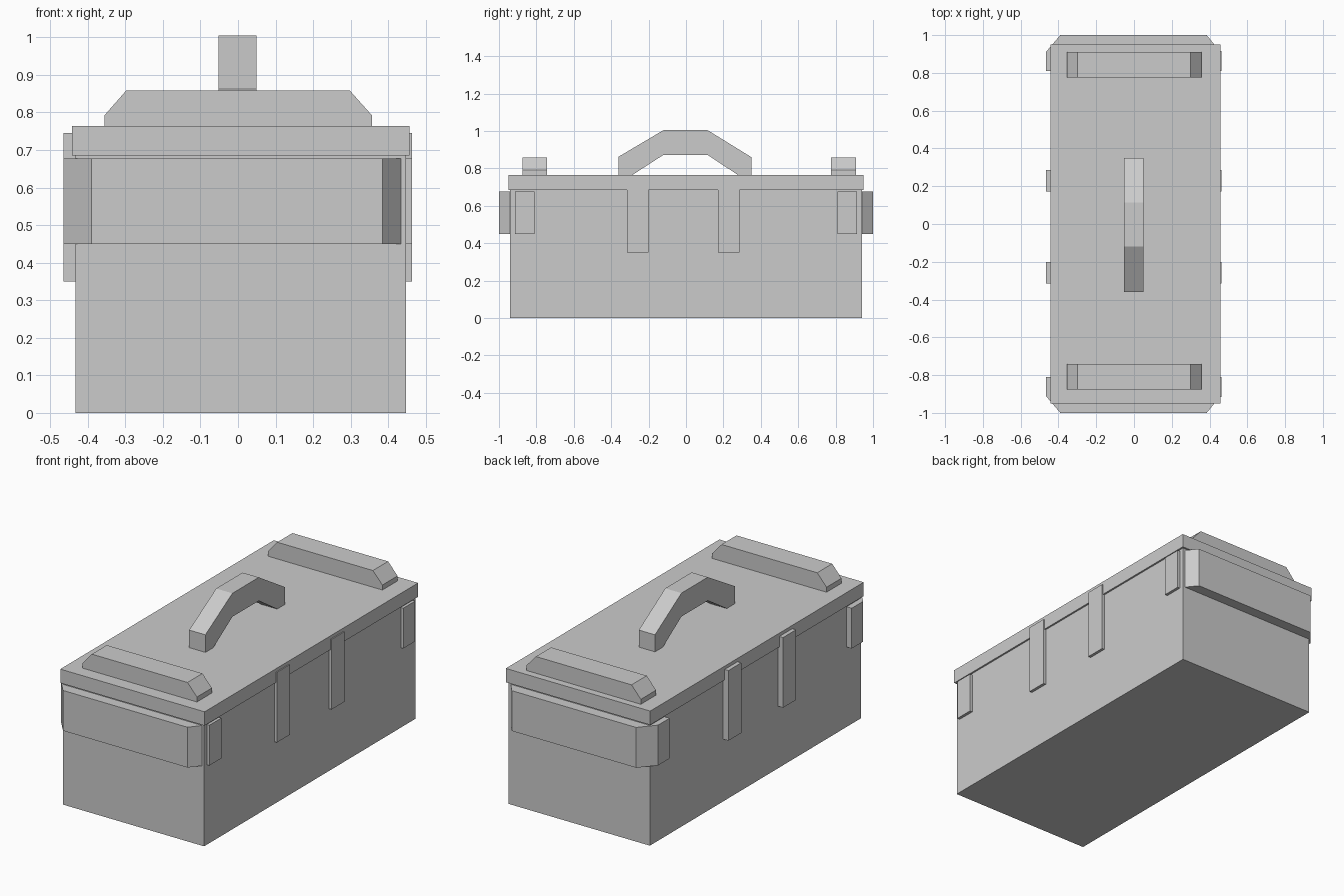
import bpy, bmesh
from mathutils import Vector

if "Cube" in bpy.data.objects:
    bpy.data.objects.remove(bpy.data.objects["Cube"])


def prism(name, profile, axis, lo, hi):
    """Extrude a 2D profile along x, y or z; profile uses the other two axes in order."""
    def place(p, d):
        co = list(p)
        co.insert("xyz".index(axis), d)
        return Vector(co)
    bm = bmesh.new()
    face = bm.faces.new([bm.verts.new(place(p, lo)) for p in profile])
    ext = bmesh.ops.extrude_face_region(bm, geom=[face], use_keep_orig=True)
    verts = [g for g in ext["geom"] if isinstance(g, bmesh.types.BMVert)]
    bmesh.ops.translate(bm, verts=verts, vec=place((0, 0), hi - lo))
    bmesh.ops.recalc_face_normals(bm, faces=bm.faces[:])
    mesh = bpy.data.meshes.new(name)
    bm.to_mesh(mesh)
    bm.free()
    obj = bpy.data.objects.new(name, mesh)
    bpy.context.collection.objects.link(obj)
    return obj


def box(name, x0, x1, y0, y1, z0, z1):
    return prism(name, [(x0, y0), (x1, y0), (x1, y1), (x0, y1)], "z", z0, z1)


# Main case and lid
box("body", -0.433, 0.447, -0.94, 0.94, 0, 0.687)
box("lid", -0.442, 0.457, -0.95, 0.95, 0.686, 0.764)

# Carry handle arching along the lid
handle = [(-0.36, 0.76), (-0.36, 0.863), (-0.12, 1.005), (0.115, 1.005), (0.35, 0.86), (0.35, 0.76),
          (0.285, 0.76), (0.115, 0.873), (-0.12, 0.873), (-0.295, 0.76)]
prism("handle", handle, "x", -0.052, 0.049)

# Bevelled ribs across the lid
rib = [(-0.356, 0.76), (0.357, 0.76), (0.357, 0.792), (0.298, 0.858), (-0.298, 0.858), (-0.356, 0.792)]
for name, y0, y1 in (("front_rib", -0.875, -0.742), ("back_rib", 0.775, 0.91)):
    prism(name, rib, "y", y0, y1)

# Bands wrapping each end, with a separate tab on the right side
band = [(-0.43, 0.81), (-0.465, 0.81), (-0.465, 0.912), (-0.39, 1), (0.385, 1),
        (0.44, 0.932), (0.43, 0.92), (-0.43, 0.92)]
for name, s in (("front", -1), ("back", 1)):
    prism(name + "_band", [(x, s * y) for x, y in band], "z", 0.45, 0.677)
    ya, yb = sorted((s * 0.81, s * 0.915))
    box(name + "_band_tab", 0.44, 0.463, ya, yb, 0.45, 0.677)

# Latches and hinges on the long sides
for i, (y0, y1) in enumerate(((-0.315, -0.2), (0.172, 0.287))):
    box(f"latch_{i}", 0.44, 0.463, y0, y1, 0.35, 0.745)
    box(f"hinge_{i}", -0.465, -0.425, y0, y1, 0.35, 0.745)
